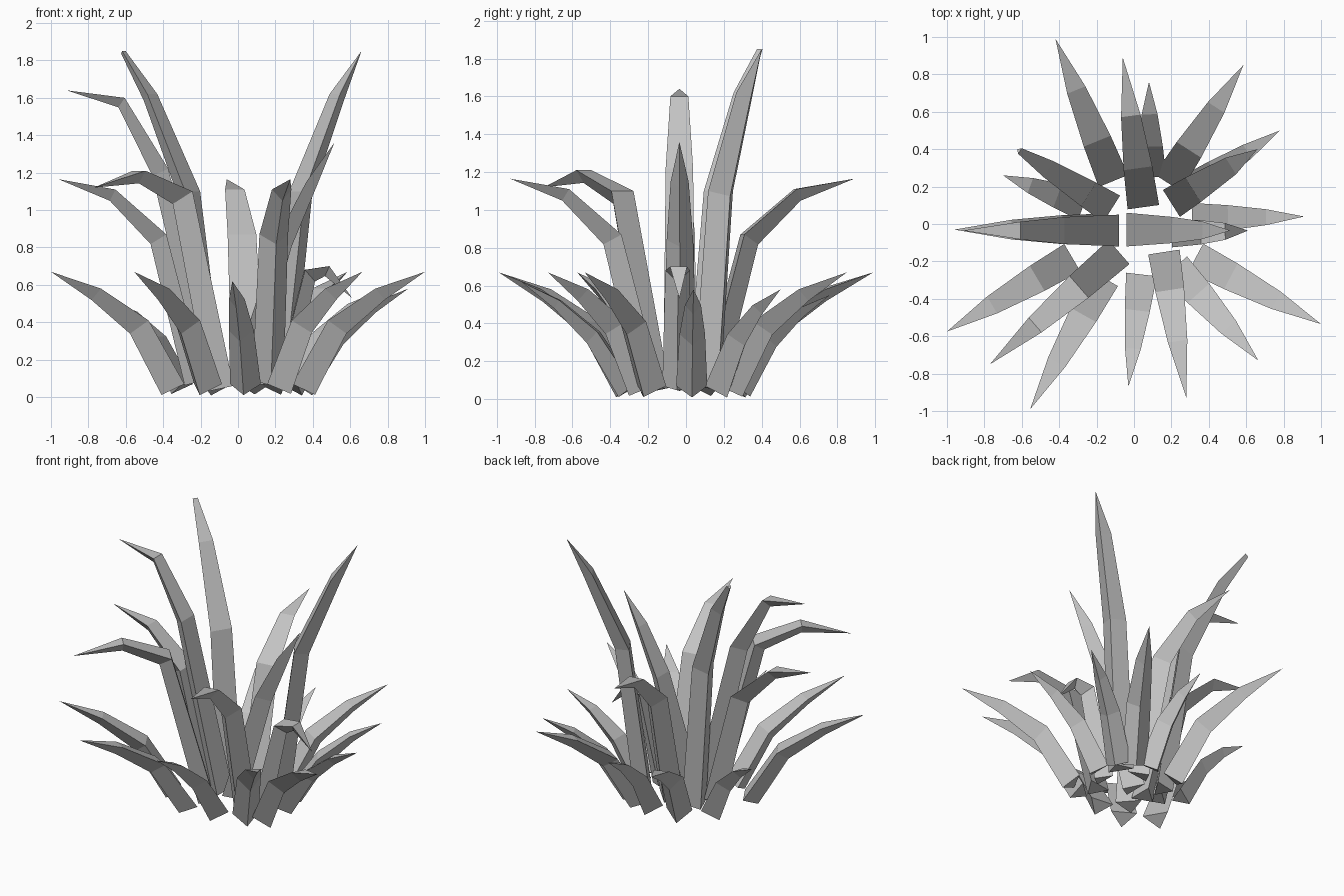
import bpy
import bmesh
from mathutils import Vector

cube = bpy.data.objects.get("Cube")
if cube:
    bpy.data.objects.remove(cube)

# One plain leaf colour
leaf = bpy.data.materials.new("leaf_grey")
leaf.use_nodes = True
colour = (0.55, 0.55, 0.55, 1)
leaf.diffuse_color = colour
leaf.node_tree.nodes["Principled BSDF"].inputs["Base Color"].default_value = colour


def blade(name, base, tip, profile, widths):
    """Three-sided leaf: flat inner face, keel outside.
    profile: (fraction of the way out, height) for each ring."""
    base, tip = Vector((*base, 0)), Vector((*tip, 0))
    out = (tip - base).normalized()
    up = Vector((0, 0, 1))
    side = out.cross(up)
    path = [base.lerp(tip, t) + up * z for t, z in profile]
    bm = bmesh.new()
    rings = []
    for i, (p, w) in enumerate(zip(path, widths)):
        before = (p - path[i - 1]).normalized() if i else Vector()
        after = (path[i + 1] - p).normalized() if i + 1 < len(path) else Vector()
        keel = (before + after).normalized().cross(side)
        if keel.dot(out - up) < 0:
            keel.negate()
        if w == 0:
            rings.append([bm.verts.new(p)])
        else:
            rings.append([bm.verts.new(p + side * w / 2),
                          bm.verts.new(p - side * w / 2),
                          bm.verts.new(p + keel * w * 0.64)])
    for a, b in zip(rings, rings[1:]):
        for j in range(3):
            k = (j + 1) % 3
            if len(b) == 1:
                bm.faces.new((a[j], a[k], b[0]))
            else:
                bm.faces.new((a[j], a[k], b[k], b[j]))
    bm.faces.new(rings[0])
    if len(rings[-1]) == 3:
        bm.faces.new(rings[-1])
    bmesh.ops.recalc_face_normals(bm, faces=bm.faces)
    mesh = bpy.data.meshes.new(name)
    bm.to_mesh(mesh)
    bm.free()
    mesh.materials.append(leaf)
    bpy.context.collection.objects.link(bpy.data.objects.new(name, mesh))


# Leaf shapes
LOW = [(0, .07), (.28, .41), (.64, .58), (1, .67)]
SHORT = [(0, .07), (.32, .34), (.66, .49), (1, .57)]
ARCHED = [(0, .09), (.26, .87), (.61, 1.11), (1, 1.165)]
TALL = [(0, .07), (.25, 1.1), (.69, 1.62), (1, 1.85)]
POINTED = (.17, .155, .105, 0)
SLIM = (.165, .135, .085, 0)
BLUNT = (.17, .15, .1, .035)

# Low outer leaves
for i, (base, tip) in enumerate([
        ((-.11, .23), (-.42, .99)), ((.18, .22), (.585, .85)),
        ((.33, -.18), (1, -.535)), ((.22, -.23), (.665, -.73)),
        ((-.16, -.29), (-.555, -.99)), ((-.33, -.18), (-1, -.575))]):
    blade(f"low_leaf_{i + 1}", base, tip, LOW, POINTED)

# Short leaves, each with its own lift
for i, (base, tip, lift) in enumerate([
        ((.31, .03), (.91, .04), .01), ((.27, .17), (.78, .5), .01),
        ((.09, .25), (.08, .76), -.02), ((-.27, .1), (-.7, .26), -.05),
        ((.04, -.27), (-.03, -.87), .05)]):
    shape = [(t, z + lift * t) for t, z in SHORT]
    blade(f"short_leaf_{i + 1}", base, tip, shape, SLIM)

# Arched middle leaves
for i, (base, tip) in enumerate([
        ((.05, .09), (-.06, .89)), ((.16, -.15), (.28, -.93)),
        ((-.18, -.03), (-.96, -.03))]):
    blade(f"arched_leaf_{i + 1}", base, tip, ARCHED, POINTED)

# Tall back leaves, one with a blunt end
blade("tall_leaf_left", (.2, .11), (.66, .4), TALL, POINTED)
blade("tall_leaf_right", (-.12, .08), (-.61, .39), TALL, BLUNT)

# Leaves with their own bends
blade("hooked_leaf", (-.08, -.15), (-.77, -.75),
      [(0, .06), (.31, 1.1), (.65, 1.21), (1, 1.12)], POINTED)
blade("high_bent_leaf", (-.08, -.035), (-.915, -.035),
      [(0, .07), (.35, 1.22), (.63, 1.6), (1, 1.64)], (.17, .145, .095, 0))
blade("upright_leaf", (-.04, -.03), (.515, -.035),
      [(0, .08), (.44, .84), (.73, 1.15), (1, 1.36)], (.18, .14, .095, 0))
blade("drooping_leaf", (.2, -.05), (.61, -.035),
      [(0, .07), (.38, .68), (.7, .7), (1, .53)], (.15, .13, .09, 0))
